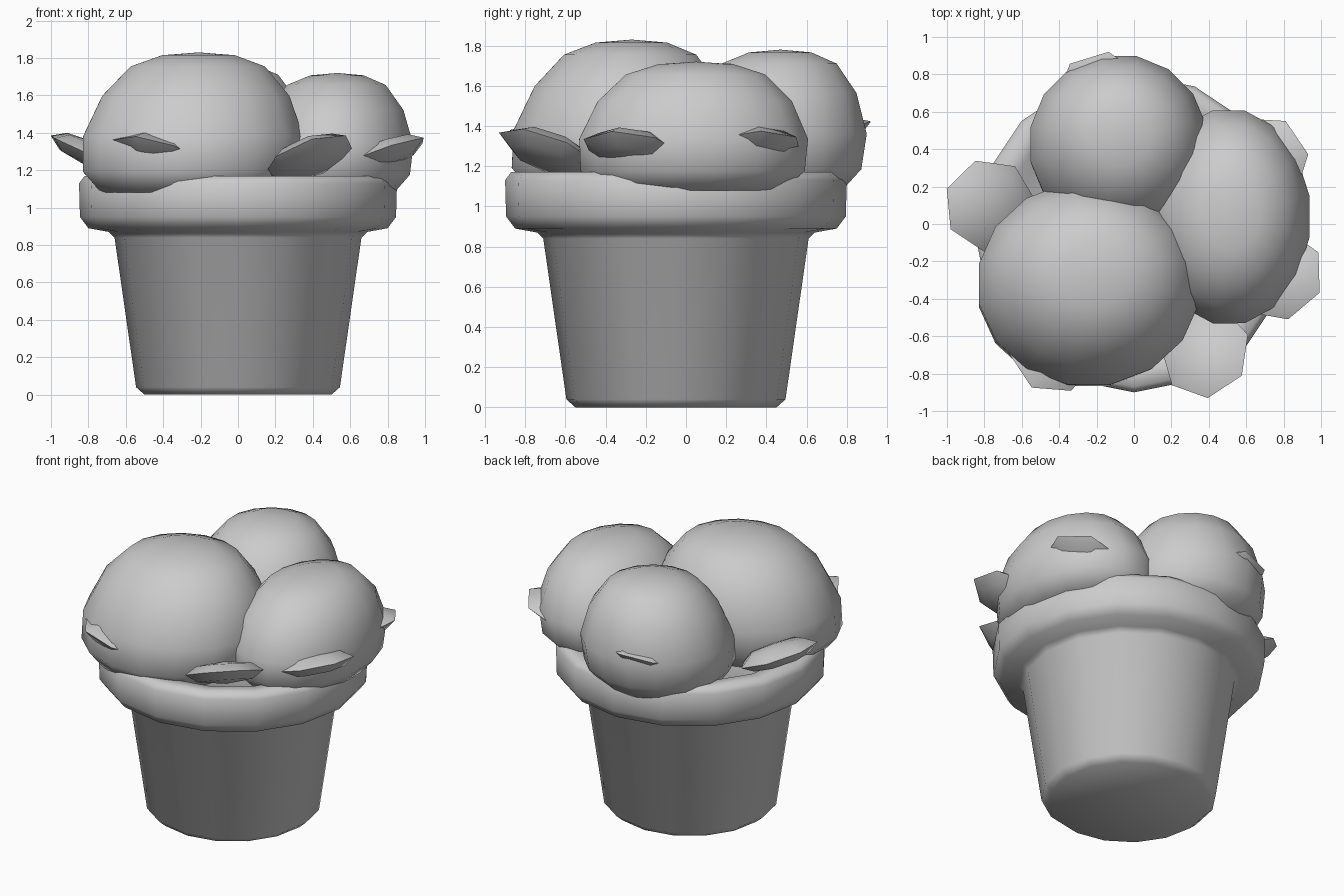
import bpy, bmesh, math
from mathutils import Matrix, Vector

if "Cube" in bpy.data.objects:
    bpy.data.objects.remove(bpy.data.objects["Cube"])


def finish(bm, name, angle):
    bmesh.ops.recalc_face_normals(bm, faces=bm.faces[:])
    mesh = bpy.data.meshes.new(name)
    bm.to_mesh(mesh)
    bm.free()
    ob = bpy.data.objects.new(name, mesh)
    bpy.context.collection.objects.link(ob)
    bpy.ops.object.select_all(action='DESELECT')
    ob.select_set(True)
    bpy.context.view_layer.objects.active = ob
    bpy.ops.object.shade_smooth_by_angle(angle=math.radians(angle))
    return ob


def lathe(name, profile, centre, scale=(1, 1), lean=(0, 0), sides=16, angle=60, turn=0.0):
    """Revolve (radius, z) points; radius 0 makes a pole. Lean shifts the upper rings."""
    bm = bmesh.new()
    rings = []
    z0, z1 = profile[0][1], profile[-1][1]
    for r, z in profile:
        n = 1 if r == 0 else sides
        h = (z - z0) / (z1 - z0)
        ring = []
        for i in range(n):
            a = 2 * math.pi * i / sides + turn
            ring.append(bm.verts.new((centre[0] + r * scale[0] * math.cos(a) + lean[0] * h,
                                      centre[1] + r * scale[1] * math.sin(a) + lean[1] * h, z)))
        rings.append(ring)
    for lo, hi in zip(rings, rings[1:]):
        for i in range(sides):
            j = (i + 1) % sides
            corners = [lo[i % len(lo)], lo[j % len(lo)], hi[j % len(hi)], hi[i % len(hi)]]
            bm.faces.new(list(dict.fromkeys(corners)))
    return finish(bm, name, angle)


# Pot: tapered body, thick rounded rim and soil level in one skin
lathe("pot", [(0, 0), (0.50, 0), (0.545, 0.04), (0.66, 0.84), (0.69, 0.87), (0.80, 0.89),
              (0.845, 0.95), (0.85, 1.13), (0.82, 1.17), (0.71, 1.16), (0.65, 1.09),
              (0, 1.085)], (0, -0.05))

# Rounded plant domes: centre, half widths, lean of the crown, top height
DOME = [(0, 0), (0.80, 0), (0.98, 0.15), (1, 0.40), (0.85, 0.69),
        (0.61, 0.90), (0.33, 0.98), (0, 1)]
for name, centre, scale, lean, top in [
        ("dome_front_left", (-0.26, -0.35), (0.60, 0.55), (0.05, 0.08), 1.83),
        ("dome_back", (-0.09, 0.40), (0.48, 0.48), (0.02, 0.07), 1.78),
        ("dome_right", (0.49, 0.03), (0.44, 0.58), (0.04, 0.02), 1.72)]:
    base = 1.08
    lathe(name, [(r, base + h * (top - base)) for r, h in DOME], centre, scale, lean, turn=0.2)

# Leaves: flat lens shapes tilted up and outward (centre, direction, rise, roll)
for i, (centre, heading, rise, roll) in enumerate([
        ((-0.77, 0.10, 1.28), 172, 24, 2),
        ((0.38, -0.68, 1.27), -74, 24, 12),
        ((0.76, -0.27, 1.28), -10, 20, -4),
        ((0.68, 0.33, 1.29), 22, 18, -4),
        ((-0.17, 0.67, 1.33), 95, 20, -3),
        ((-0.43, -0.65, 1.29), -105, 18, -10)]):
    bm = bmesh.new()
    bmesh.ops.create_uvsphere(bm, u_segments=7, v_segments=4, radius=1)
    m = (Matrix.Translation(Vector(centre))
         @ Matrix.Rotation(math.radians(heading), 4, 'Z')
         @ Matrix.Rotation(-math.radians(rise), 4, 'Y')
         @ Matrix.Rotation(math.radians(roll), 4, 'X')
         @ Matrix.Diagonal((0.27, 0.25, 0.07, 1)))
    bmesh.ops.transform(bm, matrix=m, verts=bm.verts)
    finish(bm, f"leaf_{i + 1}", 70)
